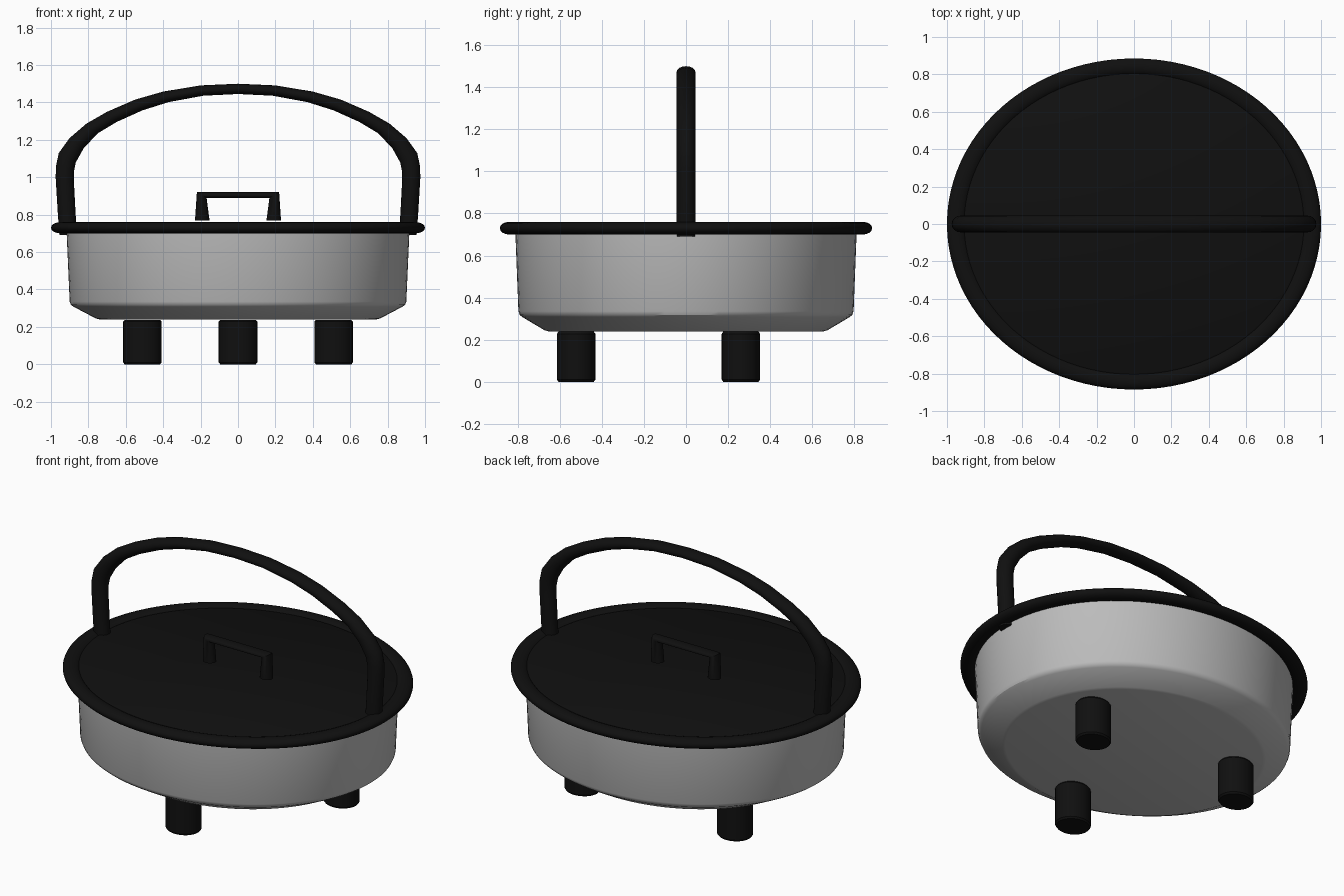
import bpy, bmesh, math

OVAL = 0.885  # depth to width ratio of the whole pan

cube = bpy.data.objects.get("Cube")
if cube:
    bpy.data.objects.remove(cube, do_unlink=True)


def material(name, value, roughness):
    mat = bpy.data.materials.new(name)
    mat.use_nodes = True
    color = (value, value, value, 1)
    mat.diffuse_color = color
    shader = mat.node_tree.nodes["Principled BSDF"]
    shader.inputs["Base Color"].default_value = color
    shader.inputs["Roughness"].default_value = roughness
    return mat


black = material("black plastic", 0.005, 0.5)
grey = material("grey metal", 0.5, 0.5)


def finish(name, bm, mat, angle=30):
    bmesh.ops.recalc_face_normals(bm, faces=bm.faces)
    mesh = bpy.data.meshes.new(name)
    bm.to_mesh(mesh)
    bm.free()
    mesh.materials.append(mat)
    obj = bpy.data.objects.new(name, mesh)
    bpy.context.collection.objects.link(obj)
    bpy.ops.object.select_all(action="DESELECT")
    bpy.context.view_layer.objects.active = obj
    obj.select_set(True)
    bpy.ops.object.shade_smooth_by_angle(angle=math.radians(angle))
    return obj


def skin(bm, rings, loop=False):
    """Bridge rings of vertices; cap both ends unless the rings form a loop."""
    n = len(rings[0])
    following = rings[1:] + (rings[:1] if loop else [])
    for a, b in zip(rings, following):
        for i in range(n):
            j = (i + 1) % n
            bm.faces.new((a[i], a[j], b[j], b[i]))
    if not loop:
        bm.faces.new(rings[0])
        bm.faces.new(rings[-1])


def lathe(name, profile, mat, center=(0, 0), segments=96, loop=False, angle=30):
    bm = bmesh.new()
    rings = []
    for r, z in profile:
        turns = [math.tau * i / segments for i in range(segments)]
        rings.append([bm.verts.new((center[0] + r * math.cos(t),
                                    center[1] + r * OVAL * math.sin(t), z))
                      for t in turns])
    skin(bm, rings, loop)
    return finish(name, bm, mat, angle)


def arch(name, half, depth, mat, sides=16, angle=40):
    """Sweep an oval section along outer/inner point pairs, mirrored in x."""
    path = half + [(-a, b, -c, d) for a, b, c, d in reversed(half) if a > 0]
    bm = bmesh.new()
    rings = []
    for ox, oz, ix, iz in path:
        ring = []
        for i in range(sides):
            t = math.tau * i / sides
            k = (1 + math.cos(t)) / 2
            ring.append(bm.verts.new((ix + (ox - ix) * k, depth * math.sin(t),
                                      iz + (oz - iz) * k)))
        rings.append(ring)
    skin(bm, rings)
    return finish(name, bm, mat, angle)


# Metal bowl with a sloped lower edge
lathe("bowl", [(0.74, 0.24), (0.76, 0.245), (0.88, 0.308), (0.893, 0.318),
               (0.9, 0.335), (0.917, 0.72)], grey)

# Rounded rim around the lid
rim = [(0.95 + 0.05 * math.cos(math.tau * i / 16),
        0.73 + 0.03 * math.sin(math.tau * i / 16)) for i in range(16)]
lathe("lid_rim", rim, black, loop=True, angle=60)

# Flat lid plate
lathe("lid", [(0.91, 0.71), (0.91, 0.745), (0.9, 0.75)], black)

# Three feet, one in front and two behind
for label, degrees in (("front", 270), ("back_left", 30), ("back_right", 150)):
    a = math.radians(degrees)
    lathe(label + "_foot",
          [(0.095, 0), (0.103, 0.01), (0.103, 0.228), (0.095, 0.238)], black,
          center=(0.59 * math.cos(a), 0.59 * OVAL * math.sin(a)), segments=32)

# Small grip on the lid
arch("lid_grip", [(0.23, 0.768, 0.152, 0.768), (0.22, 0.92, 0.168, 0.89)],
     0.035, black)

# Tall carrying handle
arch("carrying_handle",
     [(0.955, 0.69, 0.86, 0.69), (0.963, 0.8, 0.868, 0.8),
      (0.975, 1.0, 0.878, 0.99), (0.973, 1.06, 0.877, 1.03),
      (0.958, 1.13, 0.867, 1.08), (0.9, 1.21, 0.825, 1.155),
      (0.81, 1.287, 0.75, 1.235), (0.7, 1.35, 0.65, 1.295),
      (0.55, 1.415, 0.51, 1.358), (0.4, 1.458, 0.37, 1.402),
      (0.2, 1.491, 0.185, 1.436), (0, 1.5, 0, 1.445)], 0.045, black)
